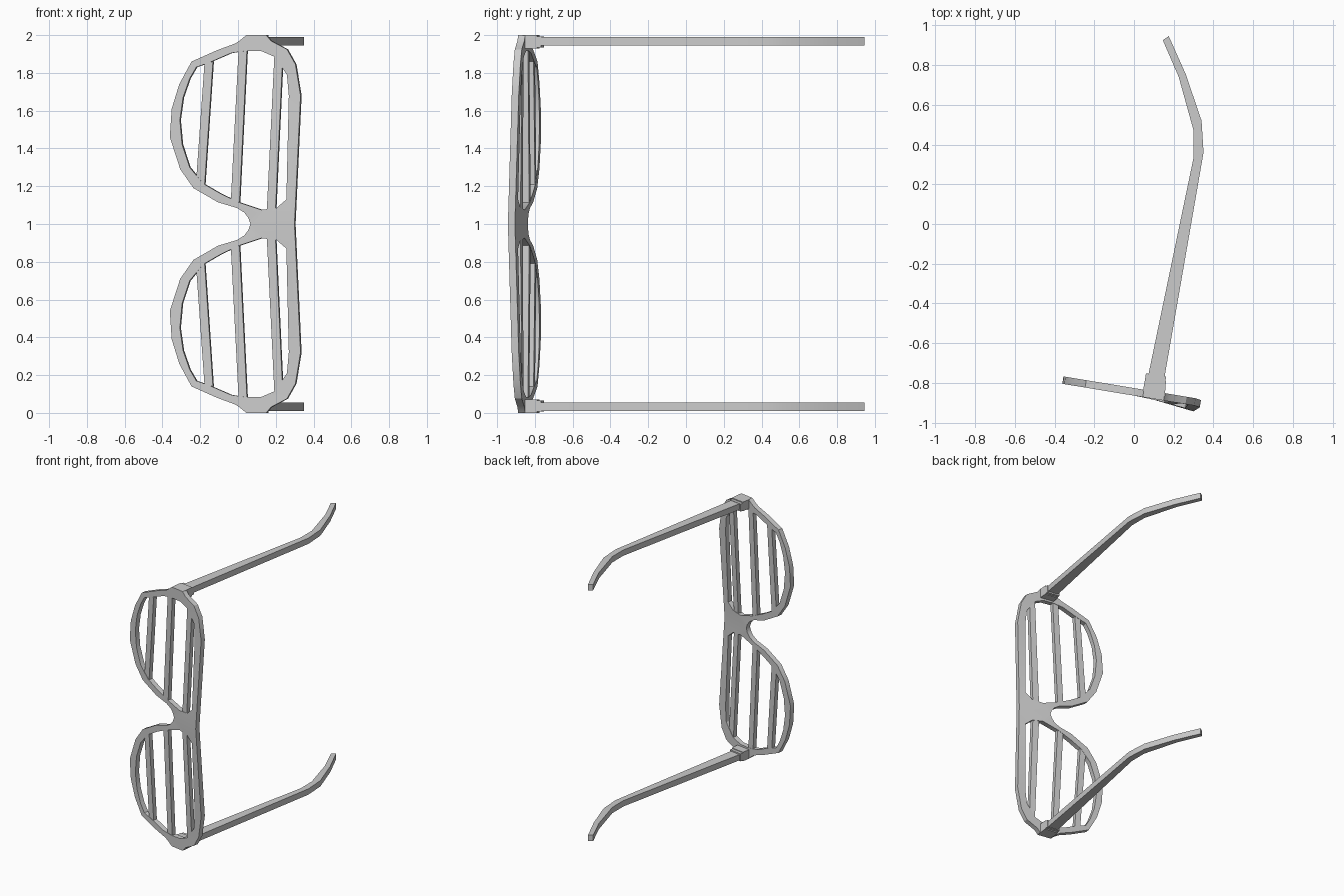
import bpy, bmesh
from mathutils import Vector

if "Cube" in bpy.data.objects:
    bpy.data.objects.remove(bpy.data.objects["Cube"])

THICK = 0.037


def back_y(x, z):
    """Depth of the back of the tilted front; z is height above the mid line."""
    bow = 0.03 * max(0, 1 - abs(z) / 0.8) * min(1, max(0, (x - 0.08) / 0.225))
    return -0.767 - 0.165 * (x + 0.355) - bow


def finish(name, bm, mirror_clip=False):
    """Turn a half model into an object mirrored about the mid height z = 1."""
    bmesh.ops.recalc_face_normals(bm, faces=bm.faces)
    me = bpy.data.meshes.new(name)
    bm.to_mesh(me)
    bm.free()
    ob = bpy.data.objects.new(name, me)
    bpy.context.collection.objects.link(ob)
    ob.location.z = 1
    m = ob.modifiers.new("mirror", 'MIRROR')
    m.use_axis = (False, False, True)
    m.use_clip = mirror_clip
    return ob


def loop_edges(bm, pts):
    vs = [bm.verts.new((x, back_y(x, z - 1), z - 1)) for x, z in pts]
    return [bm.edges.new((vs[i], vs[i - 1])) for i in range(len(vs))]


def thicken(bm, offset):
    r = bmesh.ops.extrude_face_region(bm, geom=bm.faces[:])
    bmesh.ops.translate(bm, vec=offset,
                        verts=[g for g in r["geom"] if isinstance(g, bmesh.types.BMVert)])


FRONT = Vector((-0.006, -THICK, 0))

# Rim and bridge: outer outline of one half with a lens opening
outer = [(.305, 1), (.072, 1), (.062, 1.03), (.04, 1.06), (0, 1.085), (-.1, 1.115),
         (-.23, 1.19), (-.30, 1.29), (-.355, 1.46), (-.345, 1.61), (-.305, 1.74),
         (-.24, 1.86), (-.105, 1.92), (-.01, 1.955), (.02, 1.975), (.05, 2), (.155, 2),
         (.18, 1.97), (.265, 1.925), (.31, 1.845), (.337, 1.68)]
inner = [(-.302, 1.55), (-.285, 1.67), (-.25, 1.77), (-.215, 1.83), (-.15, 1.853),
         (-.03, 1.905), (.05, 1.917), (.13, 1.915), (.2, 1.885), (.265, 1.79),
         (.275, 1.68), (.262, 1.13), (.21, 1.085), (.13, 1.075), (.01, 1.115),
         (-.085, 1.16), (-.18, 1.215), (-.25, 1.30), (-.29, 1.42)]
bm = bmesh.new()
edges = loop_edges(bm, outer) + loop_edges(bm, inner)
bmesh.ops.triangle_fill(bm, use_beauty=True, edges=edges)
thicken(bm, FRONT)
seam = [f for f in bm.faces if all(abs(v.co.z) < 1e-5 for v in f.verts)]
bmesh.ops.delete(bm, geom=seam, context='FACES_ONLY')
rim = finish("rim", bm, True)

# Slats: (bottom x, bottom z, top x, top z) of the left edge
for i, (xb, zb, xt, zt) in enumerate([(-.217, 1.215, -.172, 1.86),
                                      (-.033, 1.11, .008, 1.92),
                                      (.158, 1.07, .198, 1.90)]):
    w = 0.045
    bm = bmesh.new()
    e = loop_edges(bm, [(xb, zb), (xb + w, zb - .02), (xt + w, zt), (xt, zt - .01)])
    bm.faces.new([bm.verts[k] for k in range(4)] if not bm.verts.ensure_lookup_table() else [])
    bmesh.ops.translate(bm, verts=bm.verts[:], vec=FRONT * 0.06)
    thicken(bm, FRONT * 0.88)
    finish(f"slat_{i + 1}", bm)


def prism(name, left, right, z0, z1):
    """Strip between two plan-view paths, raised from z0 to z1."""
    bm = bmesh.new()
    a, b = [[bm.verts.new((x, y, z0 - 1)) for x, y in side] for side in (left, right)]
    for i in range(len(a) - 1):
        bm.faces.new((a[i], b[i], b[i + 1], a[i + 1]))
    thicken(bm, Vector((0, 0, z1 - z0)))
    return finish(name, bm)


# Hinge blocks behind the rim
prism("hinge_block", [(.045, -.84), (.057, -.775)], [(.155, -.865), (.161, -.79)], 1.93, 2.0)
prism("hinge_knuckle", [(.055, -.785), (.06, -.752)], [(.158, -.80), (.161, -.768)], 1.935, 1.993)

# Temple arms with curved ends
arm = prism("temple_arm",
            [(.07, -.77), (.30, .335), (.30, .47), (.225, .74), (.145, .925)],
            [(.152, -.78), (.35, .36), (.34, .52), (.26, .755), (.175, .945)], 1.945, 1.99)

# Soft shading on the curved parts, hard edges kept
for ob in (rim, arm):
    bpy.ops.object.select_all(action='DESELECT')
    ob.select_set(True)
    bpy.context.view_layer.objects.active = ob
    bpy.ops.object.shade_smooth_by_angle(angle=0.5)
